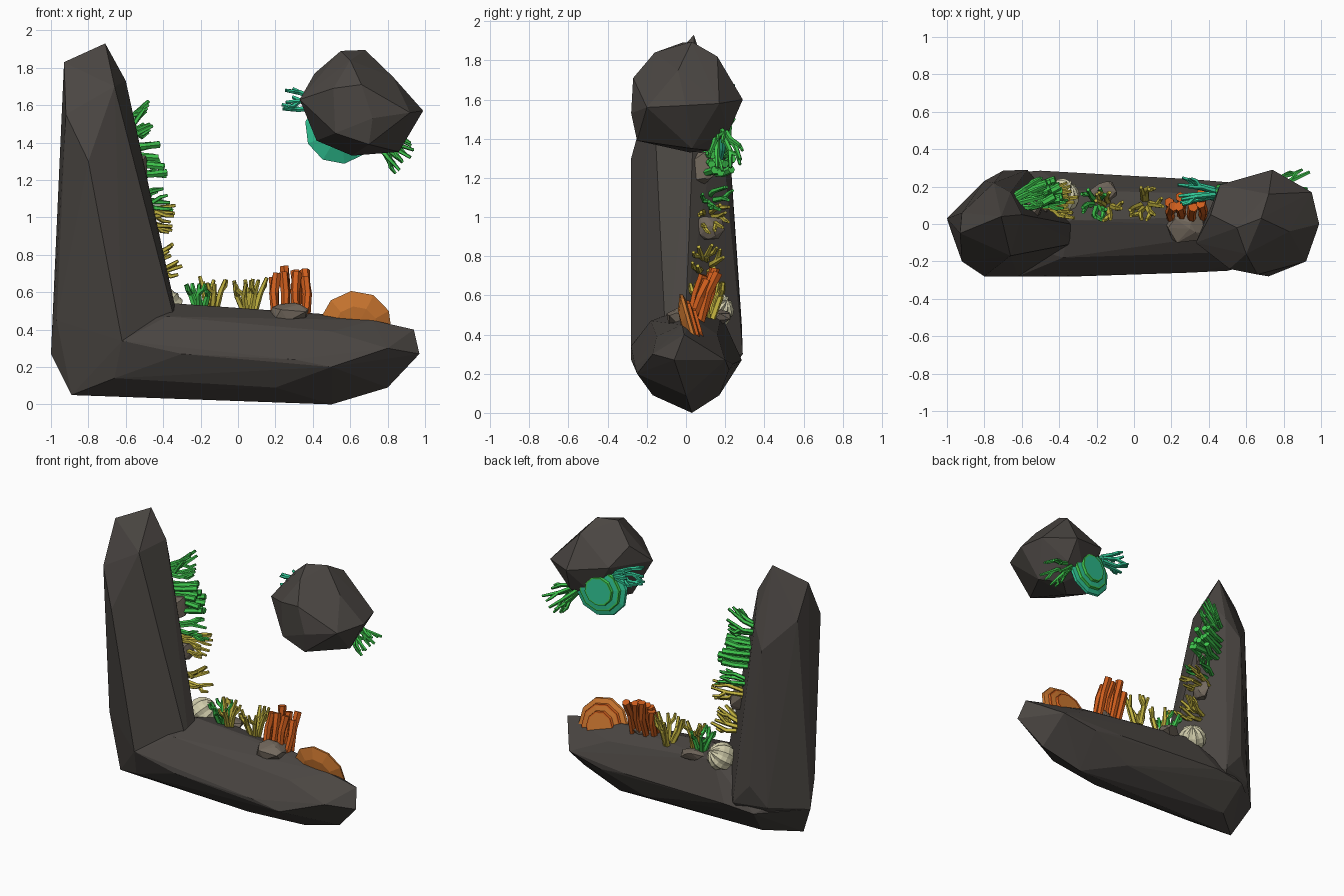
import bpy, bmesh, math, random
from mathutils import Vector, Matrix

if "Cube" in bpy.data.objects:
    bpy.data.objects.remove(bpy.data.objects["Cube"])

random.seed(7)


def mat(name, rgb):
    m = bpy.data.materials.new(name)
    m.diffuse_color = (*rgb, 1)
    m.use_nodes = True
    m.node_tree.nodes["Principled BSDF"].inputs["Base Color"].default_value = m.diffuse_color
    return m


ROCK = mat("dark rock", (.068, .060, .054))
STONE = mat("pale stone", (.17, .14, .11))
ORANGE = mat("orange", (.62, .19, .03))
BURNT = mat("burnt orange", (.62, .11, .012))
YELLOW = mat("olive yellow", (.54, .45, .05))
GREEN = mat("green", (.05, .57, .075))
TEAL = mat("teal", (.03, .56, .30))
CREAM = mat("cream", (.64, .61, .41))


def finish(bm, name, *mats):
    bmesh.ops.recalc_face_normals(bm, faces=bm.faces)
    me = bpy.data.meshes.new(name)
    bm.to_mesh(me)
    bm.free()
    for m in mats:
        me.materials.append(m)
    ob = bpy.data.objects.new(name, me)
    bpy.context.collection.objects.link(ob)
    return ob


def hull(name, pts, m):
    bm = bmesh.new()
    for p in pts:
        bm.verts.new(p)
    r = bmesh.ops.convex_hull(bm, input=bm.verts)
    junk = {g for g in r["geom_interior"] + r["geom_unused"] if isinstance(g, bmesh.types.BMVert)}
    bmesh.ops.delete(bm, geom=list(junk), context='VERTS')
    return finish(bm, name, m)


def frame(axis):
    return Vector(axis).to_track_quat('Z', 'Y').to_matrix()


def tube(bm, pts, radii, sides=5):
    rings = []
    for i, p in enumerate(pts):
        d = pts[min(i + 1, len(pts) - 1)] - pts[max(i - 1, 0)]
        f = frame(d)
        rings.append([bm.verts.new(p + f @ Vector((math.cos(a) * radii[i], math.sin(a) * radii[i], 0)))
                      for a in (2 * math.pi * k / sides for k in range(sides))])
    for a, b in zip(rings, rings[1:]):
        for k in range(sides):
            bm.faces.new((a[k], a[(k + 1) % sides], b[(k + 1) % sides], b[k]))
    bm.faces.new(rings[0][::-1])
    bm.faces.new(rings[-1])


def jitter(s):
    return Vector([random.uniform(-s, s) for _ in range(3)])


def branch_coral(name, base, axis, n, length, spread, m, r=.016, lift=0):
    # bent stems, each with one side twig; lift curves the tips upward
    bm = bmesh.new()
    base, axis = Vector(base), Vector(axis).normalized()
    f = frame(axis)
    up = Vector((0, 0, lift))
    for i in range(n):
        a = 2 * math.pi * i / n + random.uniform(-.3, .3)
        out = f @ Vector((math.cos(a), math.sin(a), 0))
        L = length * random.uniform(.75, 1.05)
        p0 = base + out * spread * .35 - axis * .03
        p1 = base + out * spread * .85 + axis * L * .45 + jitter(.01)
        p2 = base + out * spread * 1.15 + axis * L + up + jitter(.015)
        tube(bm, [p0, p1, p2], [r * 1.1, r, r * .65])
        q = p1.lerp(p2, .1)
        side = (axis.cross(out) * random.choice((-1, 1)) + out * .6).normalized()
        tube(bm, [q, q + side * .035 + axis * L * .2, q + side * .045 + axis * L * .42 + up * .5],
             [r * .9, r * .8, r * .55])
    return finish(bm, name, m)


def tube_coral(name, starts, axis, length, r, m):
    # bundle of thick, blunt stalks
    bm = bmesh.new()
    axis = Vector(axis).normalized()
    for s in starts:
        s = Vector(s)
        L = length * random.uniform(.8, 1.05)
        tube(bm, [s - axis * .04, s + axis * L * .5 + jitter(.01), s + axis * L + jitter(.015)],
             [r * .85, r * .95, r * 1.05], 6)
    return finish(bm, name, m)


def fan(name, centre, axis, r, m1, m2):
    # scalloped plate: domed front, concentric steps on the back
    prof = [(.0, -.20), (.6, -.16), (1, 0), (.97, .08), (.80, .12), (.77, .20), (.72, .20),
            (.55, .22), (.52, .30), (.47, .30), (.0, .30)]
    bm = bmesh.new()
    n, f = 10, frame(axis)
    rings = []
    for q, h in prof:
        rings.append([bm.verts.new(Vector(centre) + f @ Vector((math.cos(a) * q * r, math.sin(a) * q * r, h * r)))
                      for a in (2 * math.pi * (k + .3) / n for k in range(n))])
    for i, (a, b) in enumerate(zip(rings, rings[1:])):
        for k in range(n):
            fc = bm.faces.new((a[k], a[(k + 1) % n], b[(k + 1) % n], b[k]))
            fc.material_index = int(i in (4, 5, 7, 8))
    bmesh.ops.remove_doubles(bm, verts=bm.verts, dist=.0005)
    return finish(bm, name, m1, m2)


def stone(name, c, size):
    pts = []
    for i in range(22):
        v = jitter(1).normalized()
        pts.append(Vector(c) + Vector([v[k] * size[k] for k in range(3)]))
    return hull(name, pts, STONE)


# large rocks: base slab, upright pillar running down to the ground, floating boulder
hull("base_rock", [
    (-1, .03, .27), (-.89, -.05, .05), (-.66, -.2, .14), (-.62, -.28, .34), (-.97, .0, .4),
    (-.72, .27, .25), (-.68, .12, .07), (-.56, 0, .055), (-.38, -.18, .47), (-.34, .02, .54), (-.34, .18, .5),
    (-.3, -.28, .27), (-.5, .285, .27), (.2, -.17, .09), (.2, .17, .09), (.3, -.26, .24), (.3, .24, .25),
    (.5, .03, 0), (.5, -.25, .2), (.52, .22, .22), (.5, -.15, .39), (.5, .04, .48), (.5, .16, .4),
    (.72, -.02, .45), (.8, 0, .09), (.8, -.17, .3), (.78, .2, .27), (.94, -.01, .4), (.97, -.06, .27)], ROCK)
hull("pillar_rock", [
    (-1, .03, .27), (-.89, -.05, .05), (-.66, -.2, .14), (-.62, -.28, .34), (-.34, 0, .54), (-.3, -.1, .3),
    (-.68, .12, .07), (-.8, .23, .3), (-.57, .29, .3), (-.7, .285, .45), (-.97, -.06, .45),
    (-.8, -.28, 1.3), (-.66, -.17, 1.7), (-.92, -.2, 1.55), (-.6, .05, 1.73), (-.66, .17, 1.55),
    (-.75, .22, 1.4), (-.92, .06, 1.6), (-.93, -.05, 1.83), (-.71, .04, 1.93)], ROCK)
hull("floating_rock", [
    (.33, -.1, 1.63), (.41, .05, 1.77), (.55, -.02, 1.89), (.68, .03, 1.895), (.83, -.04, 1.75), (.99, 0, 1.57),
    (.86, .03, 1.35), (.61, .02, 1.33), (.42, 0, 1.41), (.51, -.24, 1.69), (.66, -.27, 1.71), (.52, -.24, 1.45),
    (.72, -.28, 1.53), (.92, -.2, 1.56), (.46, .21, 1.66), (.74, .29, 1.6), (.6, .19, 1.43), (.95, .17, 1.58),
    (.6, -.16, 1.84), (.72, .16, 1.82), (.76, .22, 1.44), (.7, -.25, 1.39), (.72, .12, 1.34)], ROCK)

# pale stones set into the surfaces
stone("base_stone", (.28, .0, .485), (.12, .12, .06))
stone("small_base_stone", (-.17, .17, .48), (.09, .07, .05))
stone("pillar_stone", (-.54, .09, 1.26), (.07, .09, .1))
stone("lower_pillar_stone", (-.5, .12, .95), (.06, .08, .08))

# fan corals
fan("orange_fan", (.63, .02, .42), (0, .96, .27), .195, ORANGE, BURNT)
fan("teal_fan", (.545, .165, 1.475), (-.12, .97, .03), .19, TEAL, GREEN)

# corals on the pillar
branch_coral("upper_green_coral", (-.63, .12, 1.48), (1, .35, .2), 6, .18, .055, GREEN, .015, .05)
tube_coral("green_tube_coral", [(-.55 - .014 * k - .02 * j, .08 + .04 * j, 1.225 + .048 * k)
                                for k in range(4) for j in range(3)], (1, .4, .06), .2, .02, GREEN)
branch_coral("mid_green_coral", (-.55, .12, 1.09), (1, .3, .08), 4, .21, .05, GREEN, .014)
branch_coral("mid_yellow_coral", (-.54, .11, 1.0), (1, .2, .05), 5, .21, .055, YELLOW, .014)
branch_coral("low_yellow_coral", (-.49, .1, .75), (1, .1, .1), 5, .17, .06, YELLOW, .016, .03)

# corals on the base
branch_coral("base_green_coral", (-.2, .11, .53), (0, 0, 1), 5, .14, .06, GREEN)
branch_coral("base_yellow_sprigs", (-.14, .1, .53), (0, 0, 1), 4, .165, .06, YELLOW)
branch_coral("base_yellow_coral", (.06, .11, .51), (0, 0, 1), 6, .18, .07, YELLOW)
tube_coral("orange_tube_coral", [(.2 + .055 * k, .03 + .045 * j + .01 * (k % 2), .5)
                                 for k in range(4) for j in range(2)], (0, .3, 1), .225, .026, BURNT)

# corals on the floating rock
branch_coral("teal_coral", (.4, .17, 1.61), (-1, .05, .2), 6, .16, .055, TEAL, .014)
branch_coral("floating_green_coral", (.75, .18, 1.42), (.8, .15, -.6), 6, .2, .07, GREEN, .014)

# ridged boulder coral in the corner
bm = bmesh.new()
bmesh.ops.create_uvsphere(bm, u_segments=20, v_segments=8, radius=.095)
for v in bm.verts:
    k = round(math.atan2(v.co.y, v.co.x) / (math.pi / 10))
    if k % 2 and math.hypot(v.co.x, v.co.y) > .01:
        v.co *= .9
bmesh.ops.transform(bm, verts=bm.verts,
                    matrix=Matrix.Translation((-.385, .15, .525)) @ frame((.5, .6, .5)).to_4x4())
finish(bm, "cream_boulder_coral", CREAM)
